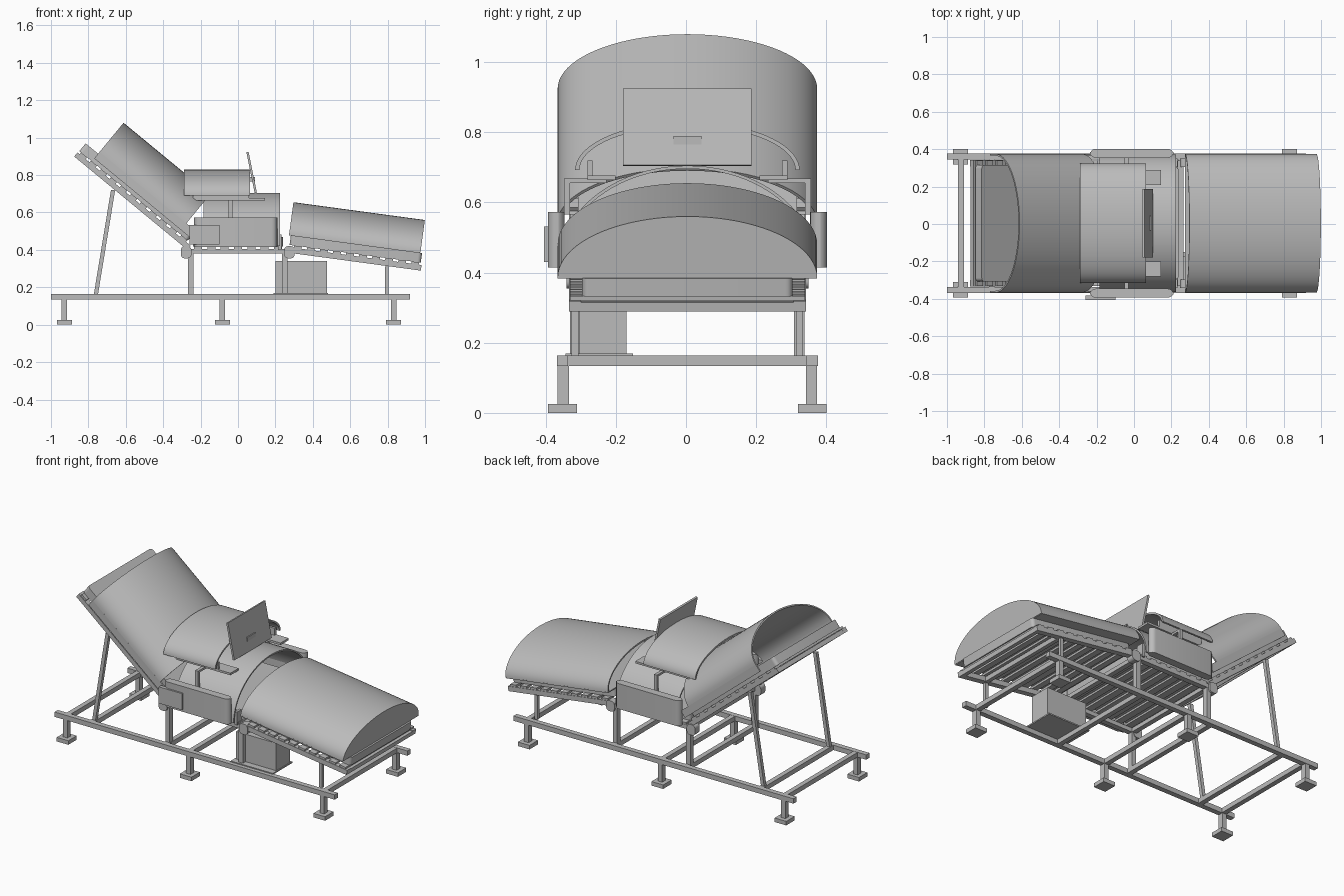
import bpy, bmesh
from math import sin, cos, pi, radians
from mathutils import Matrix, Vector

cube = bpy.data.objects.get("Cube")
if cube:
    bpy.data.objects.remove(cube)

grey = bpy.data.materials.new("plain grey")
grey.use_nodes = True
COLOUR = (0.5, 0.5, 0.5, 1)
grey.diffuse_color = COLOUR
grey.node_tree.nodes["Principled BSDF"].inputs["Base Color"].default_value = COLOUR

BASE = Matrix.Translation((0, 0.004, 0))
# Tilted frames: local x runs along the bed, local z stands off it
HEAD = Matrix.Translation((-0.27, 0, 0.40)) @ Matrix.Rotation(radians(39.5), 4, 'Y')
FOOT = Matrix.Translation((0.27, 0, 0.385)) @ Matrix.Rotation(radians(7.7), 4, 'Y')
FLAT = Matrix.Identity(4)


def finish(name, bm, frame, smooth=False):
    bmesh.ops.recalc_face_normals(bm, faces=bm.faces)
    mesh = bpy.data.meshes.new(name)
    bm.to_mesh(mesh)
    bm.free()
    mesh.materials.append(grey)
    ob = bpy.data.objects.new(name, mesh)
    bpy.context.collection.objects.link(ob)
    ob.matrix_world = BASE @ frame
    if smooth:
        bpy.ops.object.select_all(action='DESELECT')
        ob.select_set(True)
        bpy.context.view_layer.objects.active = ob
        bpy.ops.object.shade_smooth_by_angle(angle=radians(35))
    return ob


def box(name, xs, ys, zs, frame=FLAT, round_axis=None, radius=0.02):
    """Box between limits; edges along round_axis may be rounded."""
    bm = bmesh.new()
    bmesh.ops.create_cube(bm, size=1)
    for v in bm.verts:
        for i, (lo, hi) in enumerate((xs, ys, zs)):
            v.co[i] = lo if v.co[i] < 0 else hi
    if round_axis is not None:
        edges = [e for e in bm.edges
                 if abs((e.verts[0].co - e.verts[1].co).normalized()[round_axis]) > 0.9]
        bmesh.ops.bevel(bm, geom=edges, offset=radius, segments=5,
                        profile=0.5, affect='EDGES')
    return finish(name, bm, frame, round_axis is not None)


def pair(name, xs, ys, zs, frame=FLAT, **kw):
    """The same box on both sides of the bed."""
    box("left_" + name, xs, ys, zs, frame, **kw)
    box("right_" + name, xs, (-ys[1], -ys[0]), zs, frame, **kw)


def half_ellipse(a, b, z, n=40):
    return [(a * cos(pi * i / n), z + b * sin(pi * i / n)) for i in range(n + 1)]


def prism(name, profile, xs, frame=FLAT):
    """Extrude a (y, z) profile along x."""
    bm = bmesh.new()
    ends = [[bm.verts.new((x, y, z)) for y, z in profile] for x in xs]
    bm.faces.new(ends[0])
    bm.faces.new(ends[1])
    n = len(profile)
    for i in range(n):
        j = (i + 1) % n
        bm.faces.new((ends[0][i], ends[0][j], ends[1][j], ends[1][i]))
    return finish(name, bm, frame, True)


def arch(name, a, b, z, xs, frame=FLAT, t=0.009):
    """Thin open half-tube."""
    prism(name, half_ellipse(a, b, z) + half_ellipse(a - t, b - t, z)[::-1], xs, frame)


def rod(name, p, q, w):
    """Square bar between two points."""
    p, q = Vector(p), Vector(q)
    turn = (q - p).to_track_quat('Z', 'Y').to_matrix().to_4x4()
    box(name, (-w / 2, w / 2), (-w / 2, w / 2), (0, (q - p).length),
        Matrix.Translation(p) @ turn)


def slats(name, x0, x1, z, count, frame=FLAT):
    step = (x1 - x0) / count
    for i in range(count):
        c = x0 + step * (i + 0.5)
        box(f"{name}_{i + 1}", (c - step * 0.3, c + step * 0.3), (-0.335, 0.335),
            (z, z + 0.012), frame)


# Ground frame with feet
pair("base_rail", (-1, 0.92), (0.34, 0.372), (0.134, 0.164))
for i, x in enumerate((-0.925, -0.76, -0.25, -0.085, 0.25, 0.835)):
    box(f"base_crossbar_{i + 1}", (x - 0.015, x + 0.015), (-0.34, 0.34), (0.134, 0.163))
for n, x in (("head", -0.928), ("middle", -0.084), ("foot", 0.832)):
    pair(n + "_leg", (x - 0.015, x + 0.015), (0.338, 0.37), (0.024, 0.135))
    pair(n + "_foot_pad", (x - 0.04, x + 0.04), (0.315, 0.397), (0, 0.025))

# Uprights, braces and hinges
for n, x in (("rear", -0.252), ("front", 0.25)):
    pair(n + "_post", (x - 0.015, x + 0.015), (0.304, 0.334), (0.163, 0.39))
    pair(n + "_hinge", (x * 1.1 - 0.028, x * 1.1 + 0.028), (0.3, 0.345), (0.355, 0.42),
         round_axis=1, radius=0.02)
    box(n + "_seat_crossbar", (x - 0.015, x + 0.015), (-0.31, 0.31), (0.38, 0.405))
for n, y in (("left", 0.32), ("right", -0.32)):
    rod(n + "_back_brace", (-0.76, y, 0.16), (-0.668, y, 0.72), 0.022)
    rod(n + "_foot_brace", (0.795, y, 0.16), (0.795, y, 0.31), 0.02)

# Seat section
pair("seat_rail", (-0.25, 0.25), (0.304, 0.336), (0.38, 0.405))
slats("seat_slat", -0.25, 0.25, 0.405, 7)
box("seat_cushion", (-0.24, 0.24), (-0.30, 0.30), (0.418, 0.47), round_axis=2)
arch("seat_shell", 0.368, 0.285, 0.42, (-0.185, 0.224))
pair("side_panel", (-0.235, 0.21), (0.35, 0.398), (0.415, 0.572), round_axis=2, radius=0.03)
pair("front_bracket", (0.215, 0.232), (0.30, 0.345), (0.40, 0.482))
box("control_box", (-0.26, -0.1), (-0.409, -0.385), (0.43, 0.532))

# Back section
pair("back_rail", (-0.785, 0), (0.303, 0.338), (0, 0.028), HEAD)
for i, u in enumerate((-0.77, -0.52)):
    box(f"back_crossbar_{i + 1}", (u - 0.014, u + 0.014), (-0.305, 0.305), (0, 0.026), HEAD)
slats("back_slat", -0.785, -0.02, 0.028, 11, HEAD)
box("back_mattress", (-0.782, -0.03), (-0.312, 0.312), (0.04, 0.093), HEAD, round_axis=2)
arch("back_shell", 0.37, 0.202, 0.105, (-0.696, -0.095), HEAD)
pair("back_shell_skirt", (-0.696, -0.03), (0.361, 0.37), (0.06, 0.106), HEAD)

# Foot section
pair("foot_rail", (0, 0.714), (0.303, 0.338), (0, 0.03), FOOT)
for i, u in enumerate((0.70, 0.53)):
    box(f"foot_crossbar_{i + 1}", (u - 0.014, u + 0.014), (-0.305, 0.305), (0, 0.026), FOOT)
slats("foot_slat", 0.01, 0.714, 0.03, 10, FOOT)
box("foot_mattress", (0, 0.708), (-0.30, 0.30), (0.042, 0.094), FOOT, round_axis=2)
arch("foot_shell", 0.37, 0.176, 0.095, (-0.01, 0.696), FOOT)
prism("foot_shell_end", half_ellipse(0.37, 0.176, 0.095), (0.69, 0.699), FOOT)
box("foot_shell_floor", (-0.01, 0.695), (-0.37, 0.37), (0.092, 0.098), FOOT)

# Hood, its supports and the screen
pair("support_post", (-0.05, -0.03), (0.335, 0.352), (0.565, 0.662))
pair("support_arm", (-0.05, -0.03), (0.23, 0.352), (0.655, 0.668))
pair("support_plate", (-0.235, 0.145), (0.205, 0.285), (0.664, 0.677))
pair("hood_foot", (-0.24, 0.06), (0.27, 0.285), (0.675, 0.72))
arch("hood", 0.32, 0.138, 0.692, (-0.29, 0.065), t=0.012)
tilt = Matrix.Translation((0.095, 0, 0.705)) @ Matrix.Rotation(radians(-11.5), 4, 'Y')
box("screen", (-0.006, 0.006), (-0.183, 0.183), (0, 0.223), tilt)
box("screen_mount", (0.05, 0.09), (-0.04, 0.04), (0.765, 0.79))

# Power unit on the ground frame
box("power_tray", (0.19, 0.48), (-0.348, -0.155), (0.162, 0.17))
box("power_unit", (0.2, 0.475), (-0.308, -0.174), (0.168, 0.34))
